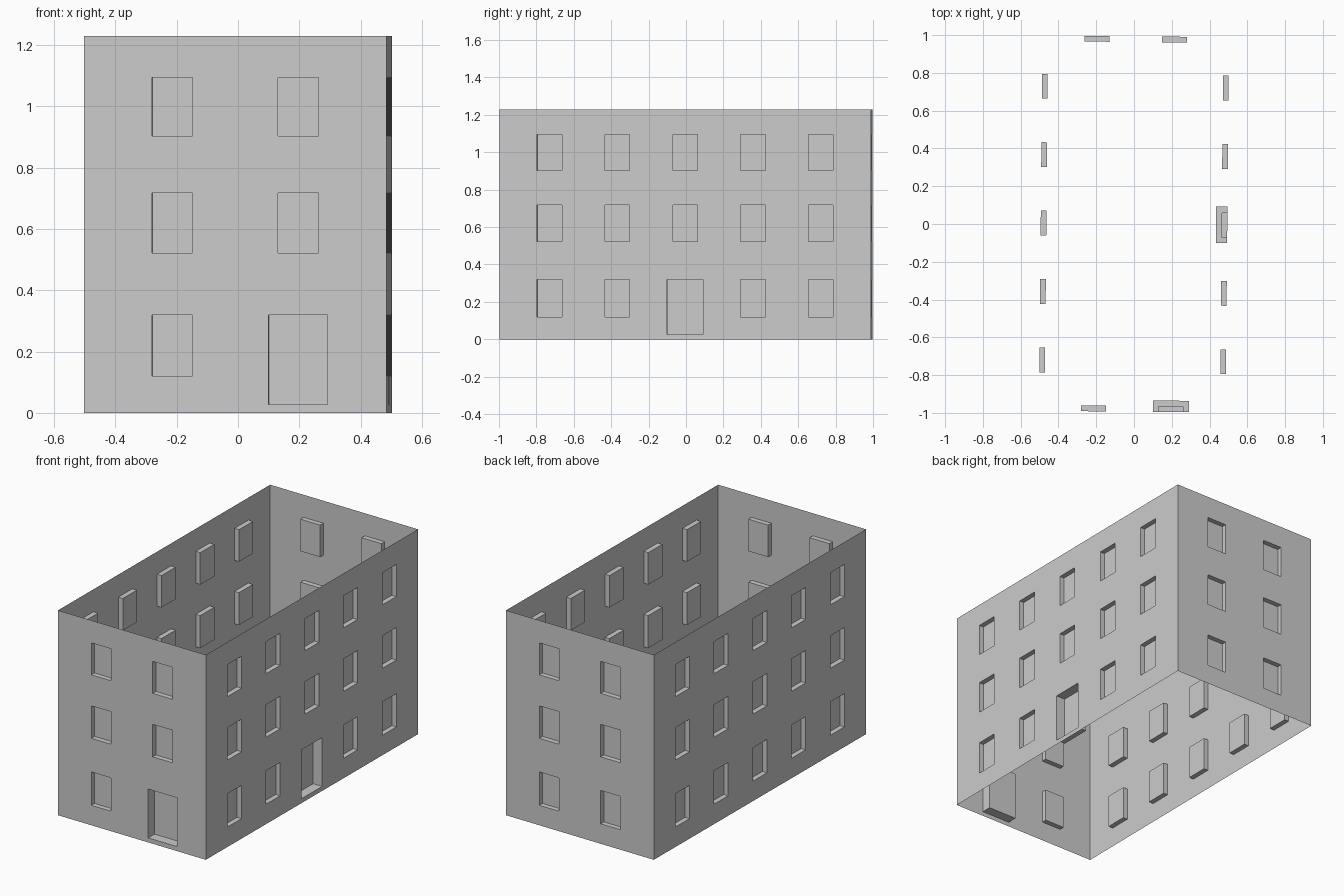
import bpy, bmesh
from math import radians

cube = bpy.data.objects.get("Cube")
if cube:
    bpy.data.objects.remove(cube, do_unlink=True)

WIDTH, LENGTH, HEIGHT = 0.988, 1.987, 1.23
TURN = radians(-0.52)                       # the block stands slightly turned
FLOORS = [(0.12, 0.32), (0.522, 0.717), (0.903, 1.095)]
WINDOW_HALF, WINDOW_DEPTH = 0.066, 0.03
DOOR_HALF, DOOR_DEPTH = 0.096, 0.06
DOOR_HEIGHTS = (0.027, 0.32)

grey = bpy.data.materials.new("plain_grey")
grey.use_nodes = True
colour = (0.604, 0.604, 0.604, 1)
grey.diffuse_color = colour
grey.node_tree.nodes["Principled BSDF"].inputs["Base Color"].default_value = colour


def openings(columns, door):
    """Rectangles (u0, u1, z0, z1, depth) of the windows and the door."""
    result = []
    for floor, (low, high) in enumerate(FLOORS):
        for i, u in enumerate(columns):
            if floor == 0 and i == door:
                result.append((u - DOOR_HALF, u + DOOR_HALF, *DOOR_HEIGHTS, DOOR_DEPTH))
            else:
                result.append((u - WINDOW_HALF, u + WINDOW_HALF, low, high, WINDOW_DEPTH))
    return result


def wall(name, length, distance, angle, columns, door=None):
    """Thin wall with closed recesses pushed inward, turned about the centre."""
    holes = openings(columns, door)
    us = sorted({-length / 2, length / 2} | {u for h in holes for u in h[:2]})
    zs = sorted({0, HEIGHT} | {z for h in holes for z in h[2:4]})
    bm = bmesh.new()

    def depth(i, j):
        u, z = (us[i] + us[i + 1]) / 2, (zs[j] + zs[j + 1]) / 2
        return next((h[4] for h in holes if h[0] < u < h[1] and h[2] < z < h[3]), 0)

    def quad(*corners):
        bm.faces.new([bm.verts.new((u, d - distance, z)) for u, z, d in corners])

    for i in range(len(us) - 1):
        for j in range(len(zs) - 1):
            a = depth(i, j)
            u0, u1, z0, z1 = us[i], us[i + 1], zs[j], zs[j + 1]
            quad((u0, z0, a), (u1, z0, a), (u1, z1, a), (u0, z1, a))
            # Jambs, sills and lintels where the depth changes
            if i + 2 < len(us) and depth(i + 1, j) != a:
                b = depth(i + 1, j)
                quad((u1, z0, a), (u1, z0, b), (u1, z1, b), (u1, z1, a))
            if j + 2 < len(zs) and depth(i, j + 1) != a:
                b = depth(i, j + 1)
                quad((u0, z1, a), (u1, z1, a), (u1, z1, b), (u0, z1, b))

    bmesh.ops.remove_doubles(bm, verts=bm.verts, dist=0.0001)
    mesh = bpy.data.meshes.new(name)
    bm.to_mesh(mesh)
    bm.free()
    mesh.materials.append(grey)
    obj = bpy.data.objects.new(name, mesh)
    obj.rotation_euler.z = radians(angle) + TURN
    bpy.context.collection.objects.link(obj)


# Four walls, open at the top and the bottom
short_columns = [-0.205, 0.205]
long_columns = [0.3625 * k for k in range(-2, 3)]
wall("front_wall", WIDTH, LENGTH / 2, 0, short_columns, door=1)
wall("left_side_wall", LENGTH, WIDTH / 2, 90, long_columns, door=2)
wall("back_wall", WIDTH, LENGTH / 2, 180, short_columns)
wall("right_side_wall", LENGTH, WIDTH / 2, 270, long_columns)
